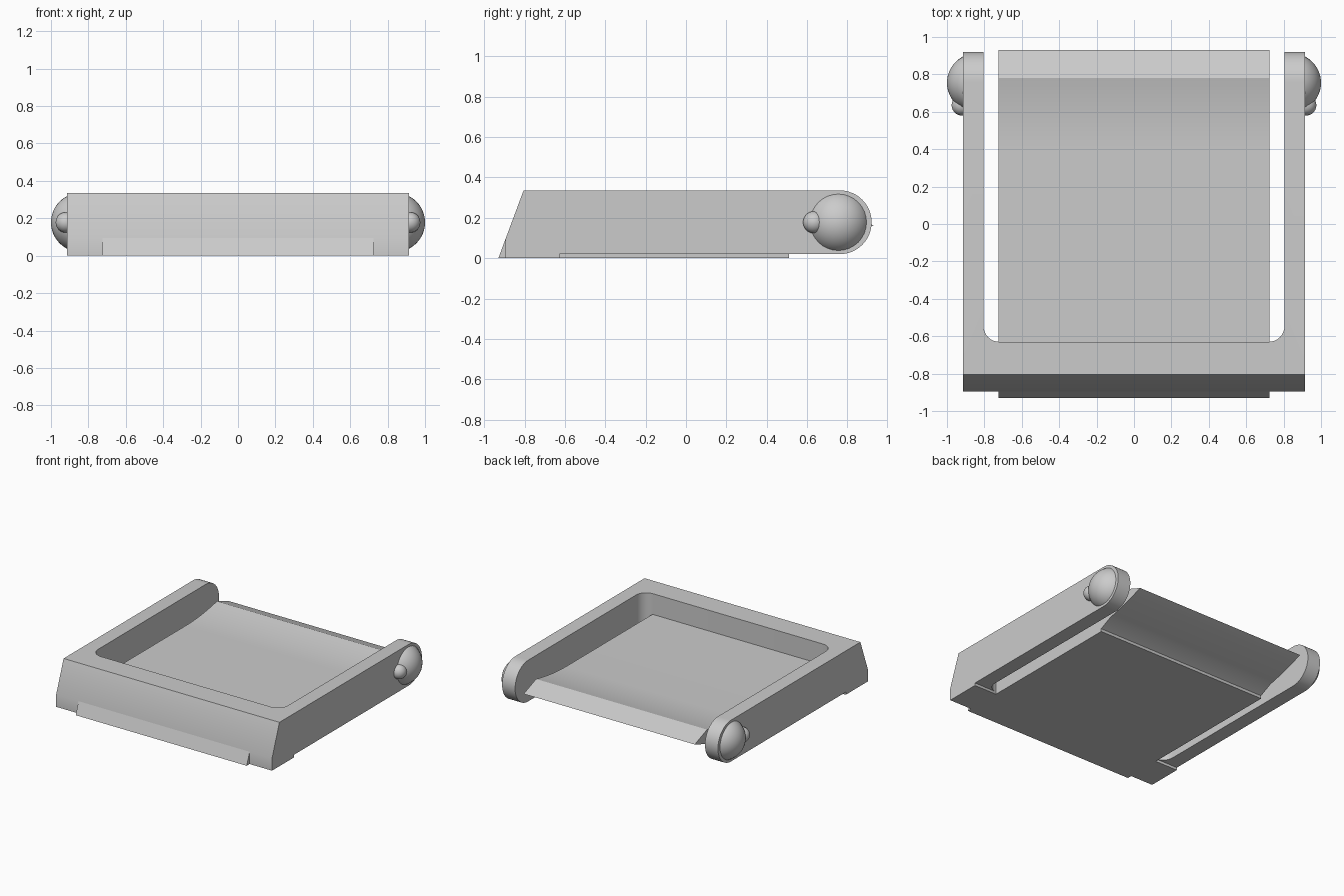
import bpy, bmesh
from math import sin, cos, pi, radians
from mathutils import Matrix, Vector

if "Cube" in bpy.data.objects:
    bpy.data.objects.remove(bpy.data.objects["Cube"])

grey = bpy.data.materials.new("plain grey")
grey.use_nodes = True
colour = (0.6, 0.6, 0.6, 1)
grey.diffuse_color = colour
grey.node_tree.nodes["Principled BSDF"].inputs["Base Color"].default_value = colour


def make_object(name, bm):
    bmesh.ops.recalc_face_normals(bm, faces=bm.faces)
    mesh = bpy.data.meshes.new(name)
    bm.to_mesh(mesh)
    bm.free()
    mesh.materials.append(grey)
    obj = bpy.data.objects.new(name, mesh)
    bpy.context.collection.objects.link(obj)
    return obj


def smooth(obj):
    bpy.ops.object.select_all(action='DESELECT')
    obj.select_set(True)
    bpy.context.view_layer.objects.active = obj
    bpy.ops.object.shade_smooth_by_angle(angle=radians(30))


def prism(name, points, vector):
    """Extrude a closed outline of 3D points along a vector."""
    bm = bmesh.new()
    face = bm.faces.new([bm.verts.new(p) for p in points])
    result = bmesh.ops.extrude_face_region(bm, geom=[face])
    verts = [g for g in result["geom"] if isinstance(g, bmesh.types.BMVert)]
    bmesh.ops.translate(bm, verts=verts, vec=vector)
    return make_object(name, bm)


def side_prism(name, profile, half_width):
    """Extrude a (y, z) side profile across the full width."""
    return prism(name, [(-half_width, y, z) for y, z in profile], (2 * half_width, 0, 0))


def arc(cx, cy, r, start, end, steps):
    angles = [start + (end - start) * i / steps for i in range(steps + 1)]
    return [(cx + r * cos(a), cy + r * sin(a)) for a in angles]


WIDTH, TRAY, INNER = 0.915, 0.725, 0.805
BAR_BACK = -0.63
PIVOT_Y, PIVOT_Z, END_R = 0.762, 0.178, 0.158

# U-shaped frame: sloped front bar and two arms with round ends
frame = side_prism("frame", [(-0.895, 0), (-0.895, 0.094), (-0.805, 0.336)]
                   + arc(PIVOT_Y, PIVOT_Z, END_R, pi / 2, -pi / 2, 24)
                   + [(-0.628, 0.02), (-0.628, 0)], WIDTH)

# Opening between the arms, rounded at the front corners
r = 0.085
outline = ([(INNER, 1.2), (-INNER, 1.2)]
           + arc(-INNER + r, BAR_BACK + r, r, pi, 1.5 * pi, 8)
           + arc(INNER - r, BAR_BACK + r, r, 1.5 * pi, 2 * pi, 8))
cutter = prism("opening_cutter", [(x, y, -0.5) for x, y in outline], (0, 0, 1.5))
cutter.hide_render = True
cut = frame.modifiers.new("opening", 'BOOLEAN')
cut.operation, cut.solver, cut.object = 'DIFFERENCE', 'EXACT', cutter
bpy.context.view_layer.update()
cut_mesh = bpy.data.meshes.new_from_object(
    frame.evaluated_get(bpy.context.evaluated_depsgraph_get()))
frame.modifiers.clear()
frame.data = cut_mesh
bpy.data.objects.remove(cutter)
smooth(frame)

# Small lip along the foot of the front slope
side_prism("front_lip", [(-0.93, 0), (-0.895, 0.094), (-0.895, 0)], TRAY)

# Tray: flat floor sweeping up to a ridge, with a sloping back flange
STEPS = 10
sweep = [i / STEPS for i in range(STEPS + 1)]
top = [(0.4 + 0.38 * t, 0.177 + 0.043 * t * t) for t in sweep]
under = [(0.93 - 0.32 * t, 0.163 - 0.093 * (1.3 * t - 0.3 * t * t)) for t in sweep]
tray = side_prism("tray", [(BAR_BACK, 0), (BAR_BACK, 0.177)] + top + under
                  + [(0.51, 0.022), (0.51, 0)], TRAY)
smooth(tray)

# Pivot domes and small knobs on the outside of each arm
for side, label in ((1, "left"), (-1, "right")):
    bm = bmesh.new()
    spin = Matrix.Rotation(pi / 2, 4, 'Y')
    bmesh.ops.create_uvsphere(bm, u_segments=32, v_segments=24, radius=0.158,
                              matrix=Matrix.Translation((side * 0.842, PIVOT_Y - 0.007, PIVOT_Z)) @ spin)
    bmesh.ops.bisect_plane(bm, geom=bm.verts[:] + bm.edges[:] + bm.faces[:],
                           plane_co=Vector((side * 0.91, 0, 0)),
                           plane_no=Vector((side, 0, 0)), clear_inner=True)
    bmesh.ops.holes_fill(bm, edges=[e for e in bm.edges if e.is_boundary])
    smooth(make_object(label + "_pivot_dome", bm))

    bm = bmesh.new()
    bmesh.ops.create_uvsphere(bm, u_segments=24, v_segments=16, radius=0.055,
                              matrix=Matrix.Translation((side * 0.92, 0.635, PIVOT_Z)) @ spin)
    smooth(make_object(label + "_knob", bm))
